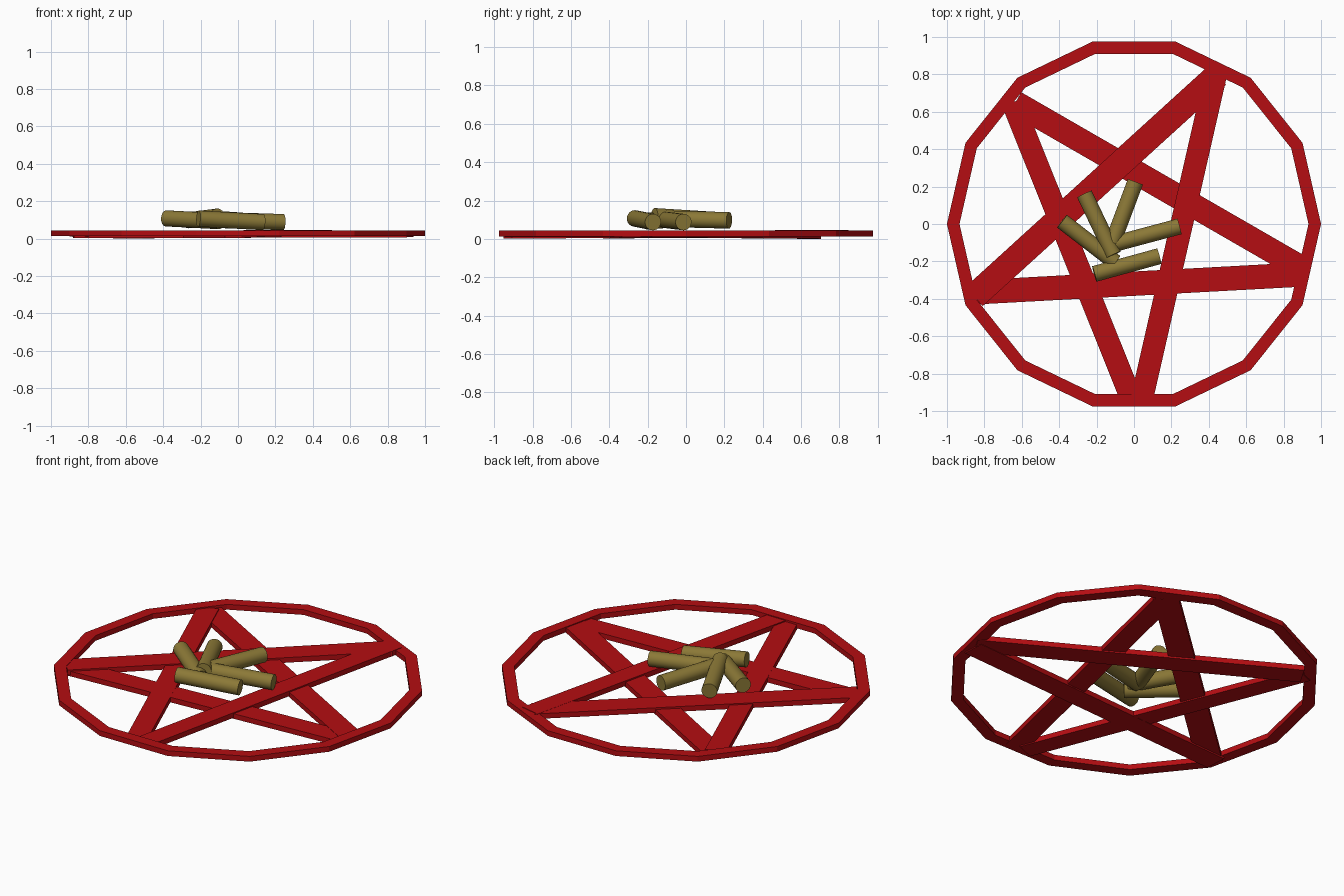
import bpy, bmesh, math
from mathutils import Vector, Matrix

if "Cube" in bpy.data.objects:
    bpy.data.objects.remove(bpy.data.objects["Cube"])


def material(name, color):
    m = bpy.data.materials.new(name)
    m.diffuse_color = color
    m.use_nodes = True
    m.node_tree.nodes["Principled BSDF"].inputs["Base Color"].default_value = m.diffuse_color
    return m


RED = material("red_wood", (0.46, 0.004, 0.006, 1))
OLIVE = material("olive_wood", (0.26, 0.19, 0.038, 1))


def make_object(name, bm, mat):
    bmesh.ops.recalc_face_normals(bm, faces=bm.faces[:])
    me = bpy.data.meshes.new(name)
    bm.to_mesh(me)
    bm.free()
    me.materials.append(mat)
    ob = bpy.data.objects.new(name, me)
    bpy.context.collection.objects.link(ob)
    return ob


# Fourteen-sided flat ring
def ring(sides, outer, inner, z0, z1):
    bm = bmesh.new()
    rows = []
    for k in range(sides):
        a = 2 * math.pi * k / sides
        rows.append([bm.verts.new((r * math.cos(a), r * math.sin(a), z))
                     for r, z in ((outer, z0), (outer, z1), (inner, z1), (inner, z0))])
    for k in range(sides):
        p, q = rows[k], rows[(k + 1) % sides]
        for j in range(4):
            i = (j + 1) % 4
            bm.faces.new((p[j], q[j], q[i], p[i]))
    make_object("outer_ring", bm, RED)


# Slightly tilted flat bar between two points
def bar(name, a, b, width, thick=0.03):
    a, b = Vector(a), Vector(b)
    d = b - a
    x = d.normalized()
    y = Vector((0, 0, 1)).cross(x).normalized()
    z = x.cross(y)
    rot = Matrix((x, y, z)).transposed().to_4x4()
    bm = bmesh.new()
    bmesh.ops.create_cube(bm, size=1)
    bmesh.ops.scale(bm, vec=(d.length, width, thick), verts=bm.verts)
    bmesh.ops.transform(bm, matrix=Matrix.Translation((a + b) / 2) @ rot, verts=bm.verts)
    make_object(name, bm, RED)


# Round log between two points
def log(name, a, b, radius=0.043):
    a, b = Vector(a), Vector(b)
    d = b - a
    rot = d.to_track_quat('Z', 'Y').to_matrix().to_4x4()
    bm = bmesh.new()
    bmesh.ops.create_cone(bm, cap_ends=True, segments=24, radius1=radius,
                          radius2=radius, depth=d.length,
                          matrix=Matrix.Translation((a + b) / 2) @ rot)
    ob = make_object(name, bm, OLIVE)
    bpy.ops.object.select_all(action='DESELECT')
    ob.select_set(True)
    bpy.context.view_layer.objects.active = ob
    bpy.ops.object.shade_smooth_by_angle(angle=math.radians(40))


ring(14, 1.0, 0.933, 0.013, 0.044)

# Five bars forming the star
bars = [
    ((0.443, 0.825, 0.032), (0.043, -0.93, 0.024), 0.12),
    ((0.445, 0.795, 0.031), (-0.855, -0.388, 0.026), 0.138),
    ((-0.88, -0.367, 0.017), (0.90, -0.27, 0.022), 0.13),
    ((-0.635, 0.648, 0.016), (0.905, -0.24, 0.024), 0.13),
    ((-0.65, 0.65, 0.022), (-0.016, -0.93, 0.018), 0.118),
]
for i, (a, b, w) in enumerate(bars):
    bar(f"star_bar_{i + 1}", a, b, w)

# Five logs piled at the centre
logs = [
    ((-0.385, 0.015, 0.108), (-0.10, -0.205, 0.093)),
    ((-0.265, 0.16, 0.098), (-0.11, -0.165, 0.118)),
    ((0.007, 0.225, 0.097), (-0.115, -0.10, 0.105)),
    ((0.243, -0.013, 0.088), (-0.12, -0.11, 0.100)),
    ((-0.212, -0.267, 0.107), (0.135, -0.172, 0.088)),
]
for i, (a, b) in enumerate(logs):
    log(f"log_{i + 1}", a, b)
